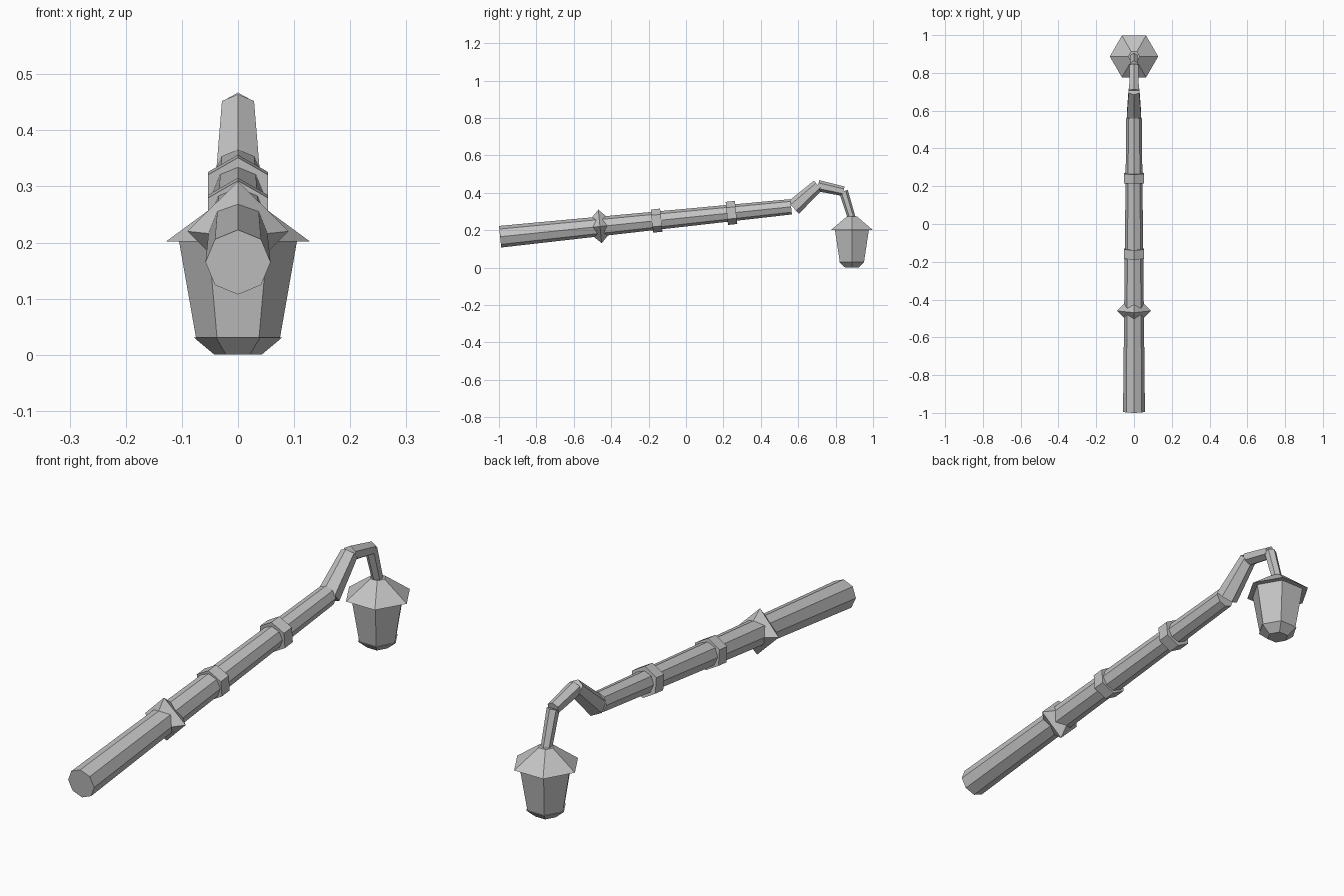
import bpy
import bmesh
import math
from mathutils import Vector

cube = bpy.data.objects.get("Cube")
if cube:
    bpy.data.objects.remove(cube, do_unlink=True)

grey = bpy.data.materials.new("plain_grey")
grey.use_nodes = True
colour = (0.55, 0.55, 0.55, 1)
grey.diffuse_color = colour
grey.node_tree.nodes["Principled BSDF"].inputs["Base Color"].default_value = colour

X = Vector((1, 0, 0))


def loft(name, sides, rings, axis, turn=math.pi / 2):
    """Loft rings of (centre, radius) across the given axis; radius 0 makes a point."""
    axis = axis.normalized()
    up = axis.cross(X)
    if up.z < 0:
        up = -up
    bm = bmesh.new()
    loops = []
    for centre, radius in rings:
        if radius == 0:
            loops.append([bm.verts.new(centre)] * sides)
            continue
        angles = [turn + i * math.tau / sides for i in range(sides)]
        loops.append([bm.verts.new(centre + radius * (math.cos(a) * X + math.sin(a) * up))
                      for a in angles])
    for low, high in zip(loops, loops[1:]):
        for i in range(sides):
            j = (i + 1) % sides
            corners = dict.fromkeys((low[i], low[j], high[j], high[i]))
            bm.faces.new(list(corners))
    for end in (loops[0], loops[-1]):
        if end[0] != end[1]:
            bm.faces.new(end)
    bmesh.ops.recalc_face_normals(bm, faces=bm.faces)
    mesh = bpy.data.meshes.new(name)
    bm.to_mesh(mesh)
    bm.free()
    mesh.materials.append(grey)
    obj = bpy.data.objects.new(name, mesh)
    bpy.context.collection.objects.link(obj)
    return obj


def side(y, z):
    return Vector((0, y, z))


def tube(name, sides, start, end, r_start, r_end):
    return loft(name, sides, [(start, r_start), (end, r_end)], end - start)


# Tapering octagonal pole
foot, head = side(-0.994, 0.165), side(0.562, 0.325)
along = (head - foot).normalized()
tube("pole", 8, foot, head, 0.058, 0.041)


def on_pole(y):
    return foot.lerp(head, (y - foot.y) / (head.y - foot.y))


# Hexagonal collars around the pole
for name, y in (("lower_collar", -0.157), ("upper_collar", 0.243)):
    c = on_pole(y)
    tube(name, 6, c - along * 0.025, c + along * 0.025, 0.062, 0.062)

# Four-pointed guard
c = on_pole(-0.46)
loft("pointed_guard", 4, [(c - along * 0.09, 0), (c, 0.09), (c + along * 0.09, 0)], along)

# Bent arm carrying the lantern
tube("arm_rise", 6, side(0.574, 0.32), side(0.706, 0.44), 0.044, 0.033)
tube("arm_reach", 6, side(0.706, 0.438), side(0.842, 0.408), 0.03, 0.026)
tube("arm_drop", 6, side(0.842, 0.408), side(0.885, 0.268), 0.024, 0.021)


# Hexagonal lantern
def lantern_part(name, *rings):
    loft(name, 6, [(side(0.887, z), r) for z, r in rings], Vector((0, 0, 1)), 0)


lantern_part("lantern_roof", (0.202, 0.128), (0.274, 0.03))
lantern_part("lantern_body", (0.031, 0.075), (0.202, 0.105))
lantern_part("lantern_base", (0, 0.042), (0.031, 0.079))
